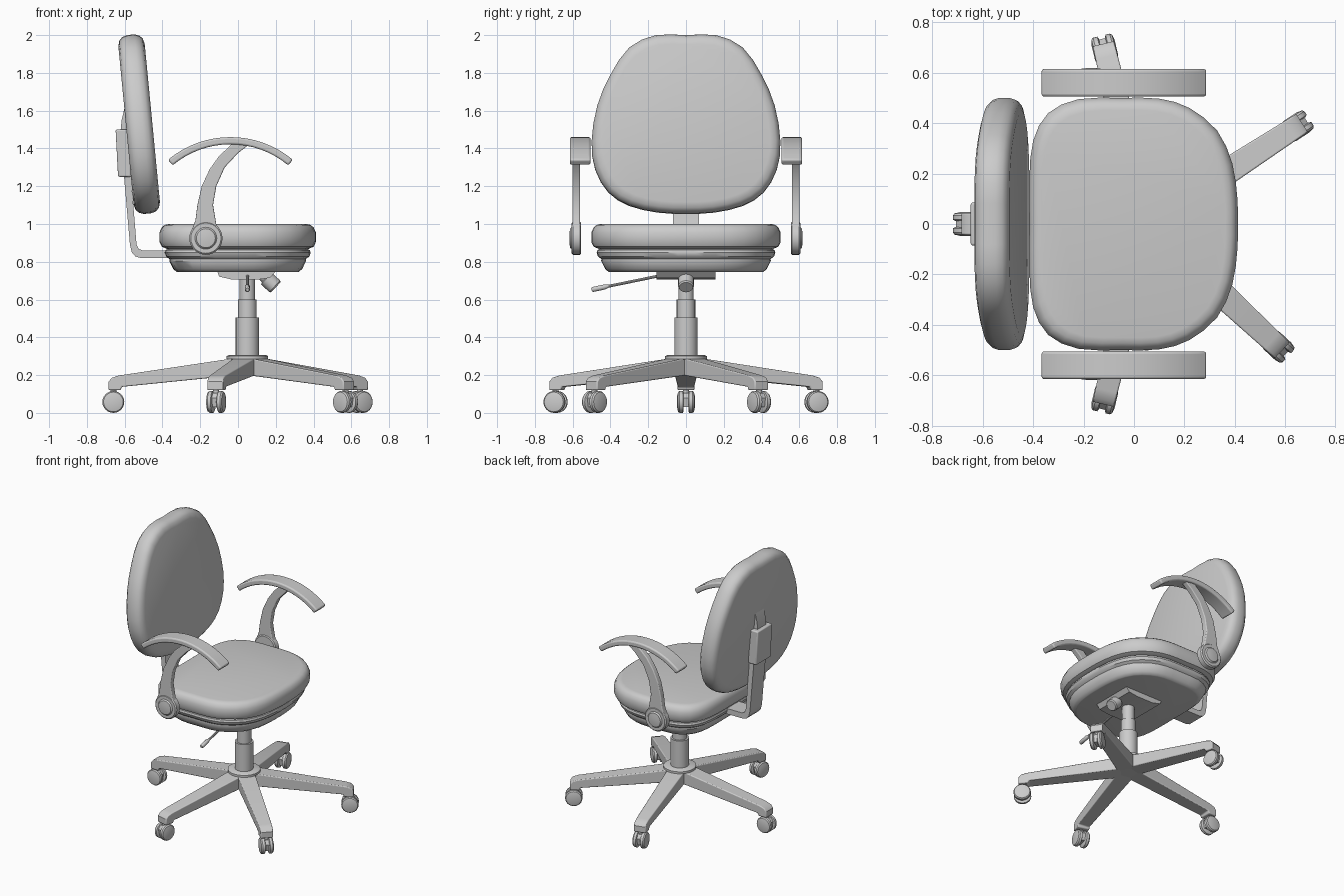
import bpy, bmesh
from math import sin, cos, radians, pi
from mathutils import Matrix, Vector

if "Cube" in bpy.data.objects:
    bpy.data.objects.remove(bpy.data.objects["Cube"])


def make(name, verts, faces, mat=None, bevel=0, angle=35):
    me = bpy.data.meshes.new(name)
    me.from_pydata([tuple(v) for v in verts], [], faces)
    bm = bmesh.new()
    bm.from_mesh(me)
    if mat is not None:
        bmesh.ops.transform(bm, matrix=mat, verts=bm.verts)
    bmesh.ops.recalc_face_normals(bm, faces=bm.faces)
    bm.to_mesh(me)
    bm.free()
    ob = bpy.data.objects.new(name, me)
    bpy.context.collection.objects.link(ob)
    if bevel:
        m = ob.modifiers.new("bevel", 'BEVEL')
        m.width, m.segments, m.limit_method = bevel, 3, 'ANGLE'
        m.angle_limit = radians(40)
    bpy.ops.object.select_all(action='DESELECT')
    ob.select_set(True)
    bpy.context.view_layer.objects.active = ob
    bpy.ops.object.shade_smooth_by_angle(angle=radians(angle))
    return ob


def rings(name, loops, mat=None, **kw):
    """Skin a stack of equal closed loops and cap both ends."""
    n = len(loops[0])
    verts = [p for l in loops for p in l]
    faces = [(k * n + i, k * n + (i + 1) % n, (k + 1) * n + (i + 1) % n, (k + 1) * n + i)
             for k in range(len(loops) - 1) for i in range(n)]
    faces += [tuple(range(n)), tuple(range(len(verts) - n, len(verts)))]
    return make(name, verts, faces, mat, **kw)


def prism(name, pts, y0, y1, mat=None, **kw):
    return rings(name, [[(x, y, z) for x, z in pts] for y in (y0, y1)], mat, **kw)


def lathe(name, prof, mat=None, n=24, **kw):
    """Revolve (radius, height) points about local z."""
    return rings(name, [[(r * cos(2 * pi * i / n), r * sin(2 * pi * i / n), z)
                         for i in range(n)] for r, z in prof], mat, **kw)


def smooth_outline(half):
    """Mirror a half outline (second coord >= 0) and refine it as a closed curve."""
    p = [Vector(q) for q in half + [(x, -y) for x, y in half[-2:0:-1]]]
    out = []
    for i in range(len(p)):
        a, b, c, d = p[i - 1], p[i], p[(i + 1) % len(p)], p[(i + 2) % len(p)]
        out += [b, (9 * (b + c) - a - d) / 16]
    return out


def cushion(name, outline, prof, hx, hy, mat=None):
    return rings(name, [[(p.x * (1 - d / hx), p.y * (1 - d / hy), z) for p in outline]
                        for d, z in prof], mat)


def along(a, b):
    a, b = Vector(a), Vector(b)
    return Matrix.Translation(a) @ (b - a).to_track_quat('Z', 'Y').to_matrix().to_4x4()


# seat cushion and lower shell
seat = smooth_outline([(-.415, 0), (-.415, .18), (-.4, .33), (-.34, .44), (-.22, .495),
                       (-.05, .5), (.1, .497), (.22, .46), (.33, .37), (.39, .24),
                       (.41, .1), (.412, 0)])
cushion("seat_cushion", seat, [(.045, .866), (.012, .88), (0, .905), (0, .955),
                               (.012, .982), (.028, .995), (.05, 1.0)], .415, .5)
cushion("seat_shell", seat, [(.1, .745), (.09, .747), (.073, .762), (.052, .805), (.053, .815),
                             (.035, .828), (.028, .848), (.032, .862), (.05, .87)], .415, .5)

# backrest: outline is (height, width), swapped upright and tilted back
back = smooth_outline([(.475, 0), (.475, .16), (.41, .3), (.265, .4), (.1, .47), (-.09, .5),
                       (-.24, .48), (-.36, .41), (-.43, .3), (-.465, .15), (-.472, 0)])
swap = Matrix(((0, 0, 1, 0), (0, 1, 0, 0), (1, 0, 0, 0), (0, 0, 0, 1)))
tilt = Matrix.Translation((-.523, 0, 1.525)) @ Matrix.Rotation(radians(-5.5), 4, 'Y')
cushion("backrest", back, [(.055, -.07), (.025, -.062), (.008, -.045), (0, -.02), (0, .02),
                           (.008, .045), (.025, .062), (.055, .07)], .474, .5, tilt @ swap)

# backrest support
prism("back_bar", [(-.605, 1.27), (-.572, .89), (-.562, .85), (-.543, .828), (-.515, .82),
                   (-.35, .82), (-.35, .86), (-.505, .86), (-.525, .868), (-.537, .89),
                   (-.568, 1.27)], -.07, .07)
prism("back_bracket", [(-.648, 1.5), (-.635, 1.25), (-.565, 1.25), (-.575, 1.5)],
      -.085, .085, bevel=.008)
prism("back_bracket_tip", [(-.622, 1.49), (-.616, 1.55), (-.597, 1.63), (-.575, 1.63),
                           (-.57, 1.49)], -.05, .05)

# armrests
arc = [radians(-40 + 80 * i / 16) for i in range(17)]
pad = [(-.04 + .514 * sin(a), .946 + .514 * cos(a)) for a in arc]
pad += [(-.04 + .476 * sin(a), .946 + .476 * cos(a)) for a in reversed(arc)]
left = [(-.252, .95), (-.225, 1.02), (-.215, 1.1), (-.192, 1.2), (-.15, 1.29),
        (-.1, 1.36), (-.03, 1.425)]
right = [(.07, 1.43), (.0, 1.375), (-.07, 1.3), (-.115, 1.2), (-.132, 1.1),
         (-.115, 1.0), (-.09, .95)]
for side, s in (("left", 1), ("right", -1)):
    prism(side + "_arm_pad", pad, s * .505, s * .615, bevel=.01)
    prism(side + "_arm_support", left + right, s * .56, s * .602, bevel=.006)
    hub = along((-.17, s * .555, .925), (-.17, s, .925))
    lathe(side + "_arm_pivot", [(.08, 0), (.088, .006), (.088, .042), (.08, .05), (.058, .05),
                                (.05, .059), (.02, .063)], hub, n=28)

# mechanism, knob and lever
prism("tilt_mechanism", [(-.11, .75), (-.1, .722), (-.03, .705), (.1, .705), (.17, .715),
                         (.2, .75)], -.155, .155)
lathe("tension_knob", [(.03, 0), (.03, .03), (.042, .035), (.042, .095), (.036, .103)],
      along((.125, 0, .735), (.2, 0, .665)), n=16)
lathe("lever_rod", [(.008, 0), (.008, .3)], along((.05, -.13, .728), (.05, -.5, .652)), n=10)
lathe("lever_grip", [(.008, 0), (.014, .02), (.014, .085), (.009, .092)],
      along((.05, -.41, .671), (.05, -.5, .652)), n=10)

# gas column and hub
centre = Matrix.Translation((.05, 0, 0))
lathe("gas_column", [(.062, .25), (.062, .505), (.049, .505), (.049, .6), (.041, .6),
                     (.041, .75)], centre)
lathe("base_hub", [(.07, .2), (.085, .28), (.11, .285), (.11, .3), (.1, .306)], centre)

# five legs with twin-wheel casters
leg = [(0, .3), (.1, .285), (.68, .198), (.718, .186), (.735, .165), (.735, .12),
       (.672, .12), (.665, .138), (0, .205)]
for k, deg in enumerate((180, 103.5, -103.5, 33, -43)):
    turn = centre @ Matrix.Rotation(radians(deg), 4, 'Z')
    loops = [[(r, s * (.062 - .026 * r), z) for r, z in leg] for s in (-1, 1)]
    rings(f"leg_{k}", loops, turn, bevel=.006)
    at = turn @ Matrix.Translation((.71, 0, 0))
    lathe(f"caster_stem_{k}", [(.016, .05), (.016, .13)], at, n=12)
    prism(f"caster_body_{k}", [(-.035, .03), (.035, .03), (.045, .08), (.025, .106),
                               (-.025, .106), (-.045, .08)], -.014, .014, at)
    for s in (-1, 1):
        wheel = at @ along((0, s * .012, .058), (0, s, .058))
        lathe(f"caster_wheel_{k}_{'a' if s < 0 else 'b'}",
              [(.048, 0), (.058, .005), (.058, .022), (.052, .03), (.03, .035)], wheel)
